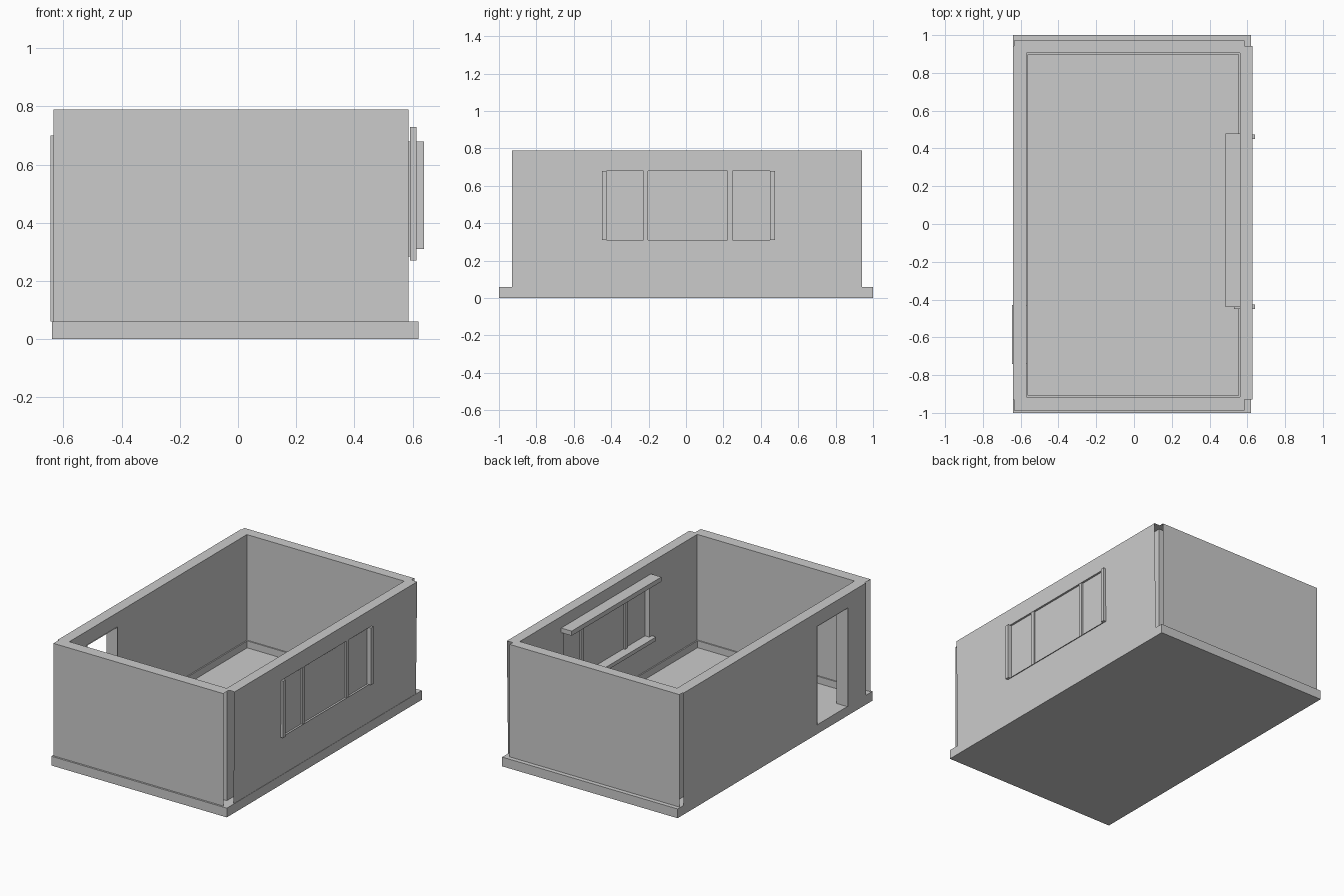
import bpy, bmesh

if "Cube" in bpy.data.objects:
    bpy.data.objects.remove(bpy.data.objects["Cube"])


def sheet(name, us, vs, keep, place):
    """Flat single sheet made of grid cells; keep(i, j) says which cells exist."""
    bm = bmesh.new()
    for i in range(len(us) - 1):
        for j in range(len(vs) - 1):
            if keep(i, j):
                corners = [(us[i], vs[j]), (us[i + 1], vs[j]),
                           (us[i + 1], vs[j + 1]), (us[i], vs[j + 1])]
                bm.faces.new([bm.verts.new(place(u, v)) for u, v in corners])
    bmesh.ops.remove_doubles(bm, verts=bm.verts[:], dist=1e-5)
    bmesh.ops.dissolve_limit(bm, angle_limit=0.01, verts=bm.verts[:], edges=bm.edges[:])
    return finish(name, bm)


def finish(name, bm):
    me = bpy.data.meshes.new(name)
    bm.to_mesh(me)
    bm.free()
    ob = bpy.data.objects.new(name, me)
    bpy.context.collection.objects.link(ob)
    return ob


def box(name, x, y, z):
    bm = bmesh.new()
    bmesh.ops.create_cube(bm, size=1)
    for v in bm.verts:
        v.co = [(r[0] + r[1]) / 2 + c * (r[1] - r[0]) for c, r in zip(v.co, (x, y, z))]
    return finish(name, bm)


def lining(name, x0, x1, path):
    """Strip lining an opening in a side wall, following (y, z) points."""
    bm = bmesh.new()
    a = [bm.verts.new((x0, y, z)) for y, z in path]
    b = [bm.verts.new((x1, y, z)) for y, z in path]
    for i in range(len(path) - 1):
        bm.faces.new((a[i], a[i + 1], b[i + 1], b[i]))
    return finish(name, bm)


Z0, Z1 = 0.06, 0.79
XI, YI = (-0.57, 0.56), (-0.915, 0.905)      # inner room
XS, YS = (-0.634, 0.586), (-0.93, 0.942)     # extents of the outer skins
FRONT, BACK, LEFT = -0.988, 0.972, -0.641
DOOR_Y, DOOR_Z = (-0.74, -0.43), 0.70
WIN_Y, WIN_Z = (-0.45, 0.475), (0.31, 0.68)


def solid(i, j):
    return True


def not_window(i, j):
    return (i, j) != (1, 1)


def not_door(i, j):
    return (i, j) != (1, 0)


def right_x(z):
    # outer right skin leans out slightly
    return 0.618 + 0.009 * (z - Z0) / (Z1 - Z0)


# Floor slab
box("floor_slab", (-0.64, 0.62), (-1, 1), (0, Z0))

# Front and back walls: outer skin plus inner lining
for name, span, y in (("front_outer_wall", XS, FRONT), ("back_outer_wall", XS, BACK),
                      ("front_inner_wall", XI, YI[0]), ("back_inner_wall", XI, YI[1])):
    sheet(name, span, (Z0, Z1), solid, lambda u, v, y=y: (u, y, v))

# Left wall with doorway, right wall with window opening
for tag, span, x in (("outer", YS, LEFT), ("inner", YI, XI[0])):
    sheet(f"left_{tag}_wall", (span[0], *DOOR_Y, span[1]), (Z0, DOOR_Z, Z1), not_door,
          lambda u, v, x=x: (x, u, v))
sheet("right_outer_wall", (YS[0], *WIN_Y, YS[1]), (Z0, *WIN_Z, Z1), not_window,
      lambda u, v: (right_x(v), u, v))
sheet("right_inner_wall", (YI[0], *WIN_Y, YI[1]), (Z0, *WIN_Z, Z1), not_window,
      lambda u, v: (XI[1], u, v))

# Wall top rim with notched corners
sheet("wall_top_rim", (LEFT, XS[0], XI[0], XI[1], XS[1], right_x(Z1)),
      (FRONT, YS[0], YI[0], YI[1], YS[1], BACK),
      lambda i, j: (i, j) != (2, 2) and not (i in (0, 4) and j in (0, 4)),
      lambda u, v: (u, v, Z1))

# Door frame
d0, d1 = DOOR_Y
lining("door_frame", -0.645, -0.563, [(d0, Z0), (d0, DOOR_Z), (d1, DOOR_Z), (d1, Z0)])

# Window lining, pane, posts, sill and shelf
w0, w1 = WIN_Y
h0, h1 = WIN_Z
lining("window_lining", 0.56, 0.626, [(w0, h0), (w0, h1), (w1, h1), (w1, h0), (w0, h0)])
box("window_pane", (0.592, 0.613), (w0 - 0.02, w1 + 0.02), (0.27, 0.73))
for i, y in enumerate((w0 + 0.0125, w1 - 0.0125)):
    box(f"window_side_post_{i}", (0.56, 0.64), (y - 0.0125, y + 0.0125), WIN_Z)
for i, y in enumerate((-0.215, 0.235)):
    box(f"window_mullion_{i}", (0.58, 0.624), (y - 0.0125, y + 0.0125), WIN_Z)
box("window_sill", (0.53, 0.592), (w0, w1), (0.285, 0.31))
box("window_shelf", (0.485, 0.56), (-0.44, 0.48), (0.685, 0.715))

# Skirting boards around the room, interrupted by the doorway
T, SK = 0.008, (Z0, 0.105)
box("skirting_front", XI, (YI[0], YI[0] + T), SK)
box("skirting_back", XI, (YI[1] - T, YI[1]), SK)
box("skirting_right", (XI[1] - T, XI[1]), YI, SK)
box("skirting_left_near", (XI[0], XI[0] + T), (YI[0], d0), SK)
box("skirting_left_far", (XI[0], XI[0] + T), (d1, YI[1]), SK)
